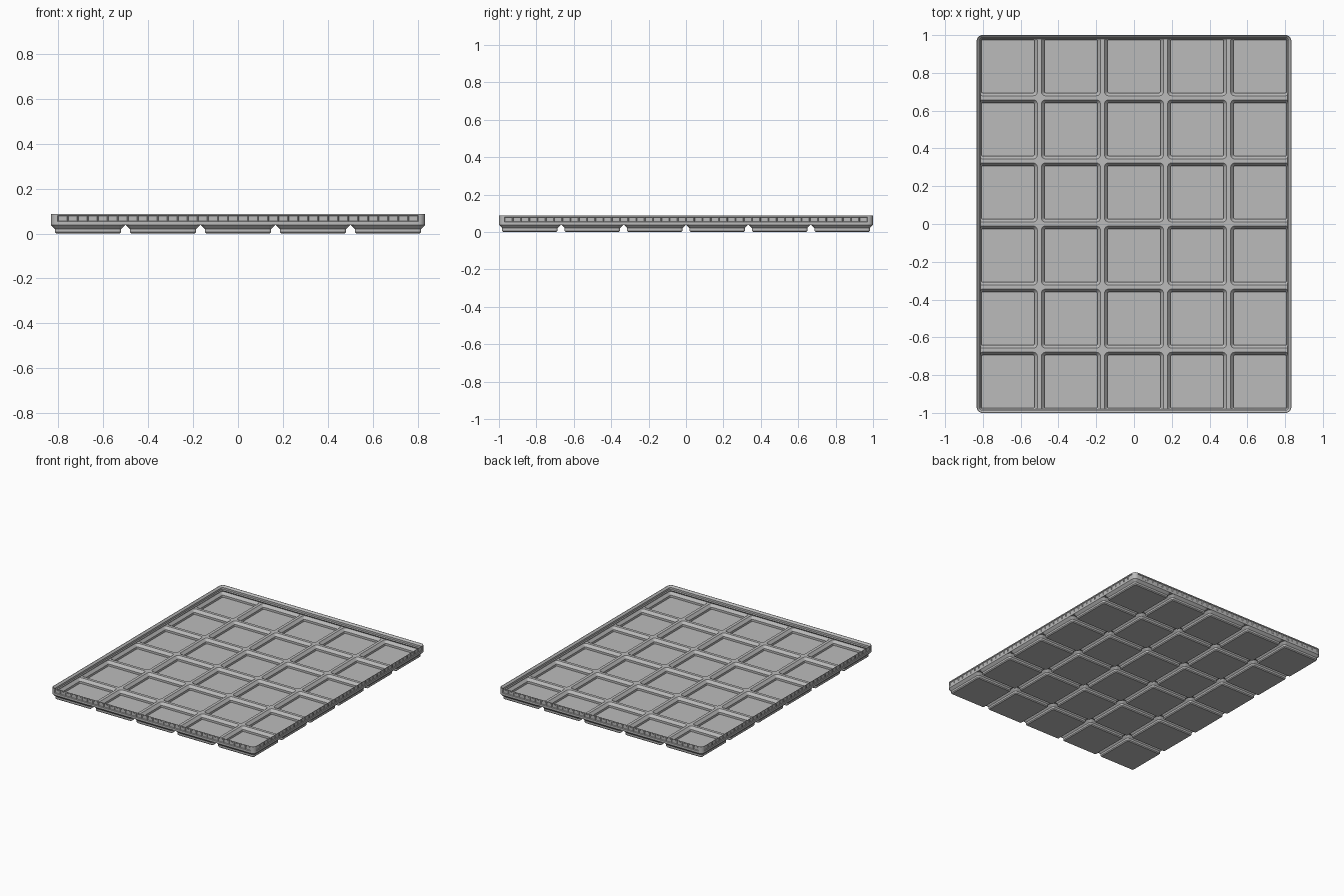
import bpy, bmesh, math

if "Cube" in bpy.data.objects:
    bpy.data.objects.remove(bpy.data.objects["Cube"])

S = 2 / 251.5                 # millimetres to scene units
PITCH, COLS, ROWS = 42, 5, 6
HX, HY = COLS * PITCH / 2 - 0.25, ROWS * PITCH / 2 - 0.25
WALL = 0.95
ARC = 6                       # segments per rounded corner

grey = bpy.data.materials.new("matte grey")
grey.diffuse_color = (0.5, 0.5, 0.5, 1)
grey.use_nodes = True
grey.node_tree.nodes["Principled BSDF"].inputs["Base Color"].default_value = grey.diffuse_color


def outline(x0, x1, y0, y1, radii, nx=1, ny=1):
    """Counter-clockwise rounded rectangle, radii ordered from lower right."""
    corners = [(x1, y0, -1, 1), (x1, y1, -1, -1), (x0, y1, 1, -1), (x0, y0, 1, 1)]
    pts = []
    for k, (x, y, sx, sy) in enumerate(corners):
        r = radii[k]
        for i in range(ARC + 1):
            a = math.radians(-90 + 90 * k + 90 * i / ARC)
            pts.append((x + sx * r + r * math.cos(a), y + sy * r + r * math.sin(a)))
        # divide the straight side that follows this corner
        n = (ny, nx)[k % 2]
        if n > 1:
            nxt = corners[(k + 1) % 4]
            rn = radii[(k + 1) % 4]
            ax, ay = pts[-1]
            bx = nxt[0] if k % 2 == 0 else nxt[0] + nxt[2] * rn
            by = nxt[1] + nxt[3] * rn if k % 2 == 0 else nxt[1]
            pts += [(ax + (bx - ax) * i / n, ay + (by - ay) * i / n) for i in range(1, n)]
    return pts


def loft(bm, rings):
    loops = [[bm.verts.new((x, y, z)) for x, y in pts] for pts, z in rings]
    n = len(loops[0])
    for a, b in zip(loops, loops[1:]):
        for i in range(n):
            j = (i + 1) % n
            bm.faces.new((a[i], a[j], b[j], b[i]))
    return loops


def finish(bm, name):
    bmesh.ops.scale(bm, vec=(S, S, S), verts=bm.verts)
    mesh = bpy.data.meshes.new(name)
    bm.to_mesh(mesh)
    bm.free()
    mesh.materials.append(grey)
    ob = bpy.data.objects.new(name, mesh)
    bpy.context.collection.objects.link(ob)
    bpy.ops.object.select_all(action='DESELECT')
    ob.select_set(True)
    bpy.context.view_layer.objects.active = ob
    bpy.ops.object.shade_smooth_by_angle(angle=math.radians(25))


# (half width, corner radius, height) of the stepped foot and of its hollow
FOOT = [(17.8, 0.8, 0), (18.6, 1.6, 0.8), (18.6, 1.6, 2.6), (20.75, 3.75, 4.75)]
HOLLOW = [(19.65, 2.7, 5.4), (17.65, 0.9, 3.0), (17.65, 0.9, 1.1)]


def cell_edge(c, r, inset, radius):
    """Cell square, trimmed to the body edge and rounded at body corners."""
    lx, ly = HX - inset, HY - inset
    cx, cy = (c - COLS / 2) * PITCH, (r - ROWS / 2) * PITCH
    x0, x1 = max(cx, -lx), min(cx + PITCH, lx)
    y0, y1 = max(cy, -ly), min(cy + PITCH, ly)
    left, right, low, high = c == 0, c == COLS - 1, r == 0, r == ROWS - 1
    radii = [radius if e else 0 for e in
             (right and low, right and high, left and high, left and low)]
    return outline(x0, x1, y0, y1, radii)


# Tray cells: hollow stepped feet joined by a thin deck
bm = bmesh.new()
for c in range(COLS):
    for r in range(ROWS):
        cx = (c - (COLS - 1) / 2) * PITCH
        cy = (r - (ROWS - 1) / 2) * PITCH

        def ring(h, rad, z):
            return outline(cx - h, cx + h, cy - h, cy + h, [rad] * 4), z
        under = loft(bm, [ring(*p) for p in FOOT] + [(cell_edge(c, r, 0, 3.75), 4.75)])
        bm.faces.new(under[0][::-1])
        upper = loft(bm, [(cell_edge(c, r, WALL, 2.8), 5.4)] + [ring(*p) for p in HOLLOW])
        bm.faces.new(upper[-1])
bmesh.ops.remove_doubles(bm, verts=bm.verts, dist=0.002)
finish(bm, "tray_cells")

# Outer wall with stacking lip: (inset, height) from the outside up and over
RIM = [(0, 4.75), (0, 6.7), (0, 10.1), (0, 11.0), (0.35, 11.0), (1.9, 9.5),
       (1.9, 7.7), (2.6, 7.0), (WALL, 5.4)]
bm = bmesh.new()
loft(bm, [(outline(-HX + d, HX - d, -HY + d, HY - d, [3.75 - d] * 4, 36, 44), z)
          for d, z in RIM])
bm.normal_update()
# Row of small recessed panels along each straight side
panels = [f for f in bm.faces if 8 < f.calc_center_median().z < 9
          and max(abs(f.normal.x), abs(f.normal.y)) > 0.999
          and (abs(f.calc_center_median().x) > HX - 0.05
               or abs(f.calc_center_median().y) > HY - 0.05)]
bmesh.ops.inset_individual(bm, faces=panels, thickness=0.55, depth=-0.5)
finish(bm, "rim_wall")
